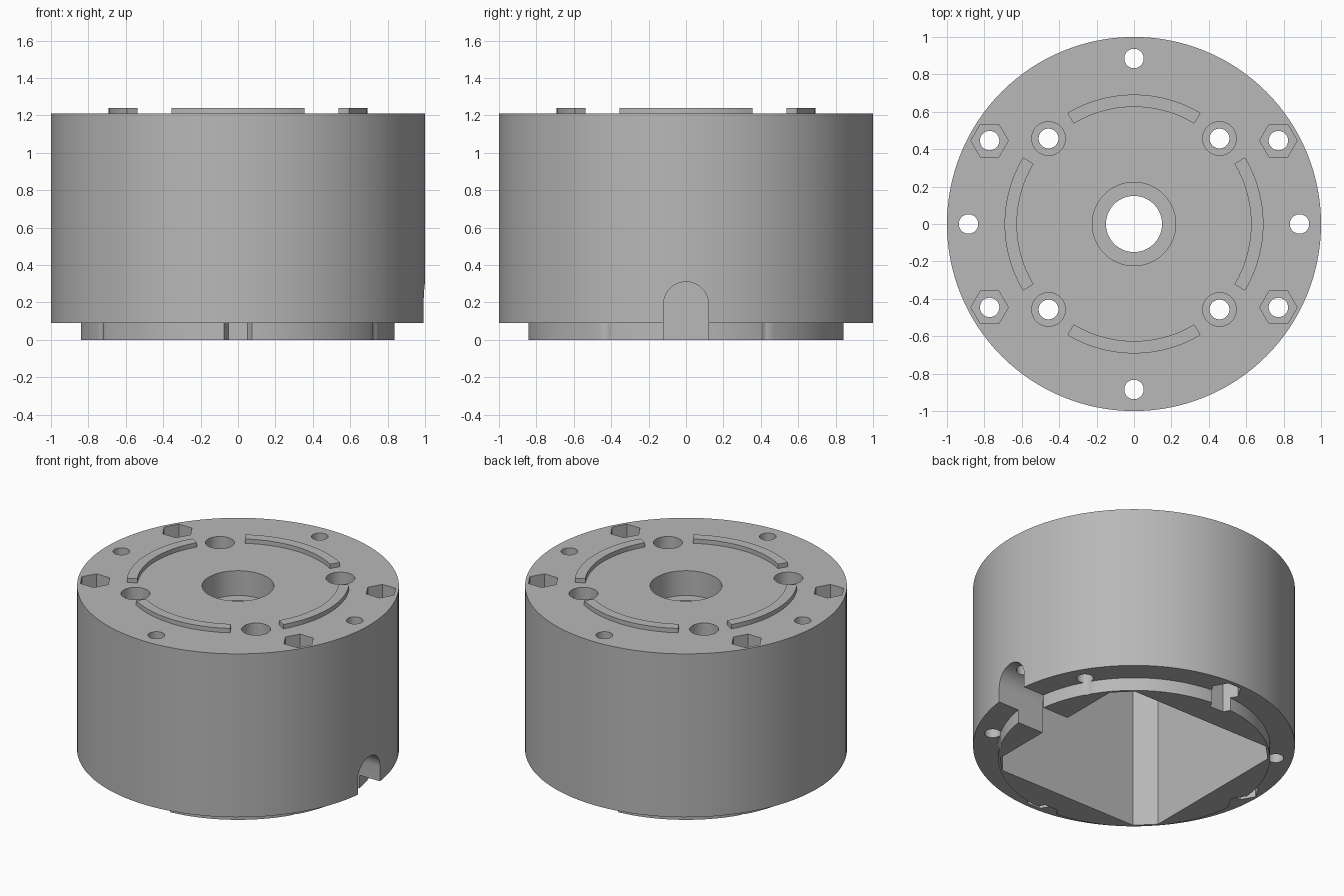
import bpy, bmesh
from math import cos, sin, pi, radians

cube = bpy.data.objects.get("Cube")
if cube:
    bpy.data.objects.remove(cube)

TOP, BASE = 1.21, 0.09      # top face and underside of the main body
CEILING = 1.0               # roof of the square pocket

grey = bpy.data.materials.new("plain_grey")
grey.use_nodes = True
grey.diffuse_color = (0.48, 0.48, 0.48, 1)
grey.node_tree.nodes["Principled BSDF"].inputs["Base Color"].default_value = (0.48, 0.48, 0.48, 1)


def circle(r, n=64, x=0, y=0):
    return [(x + r * cos(2 * pi * i / n), y + r * sin(2 * pi * i / n)) for i in range(n)]


def prism(name, outline, low, high, along_x=False):
    """Extrude an outline upwards, or along x when along_x is set."""
    bm = bmesh.new()
    place = (lambda a, b: (low, a, b)) if along_x else (lambda a, b: (a, b, low))
    face = bm.faces.new([bm.verts.new(place(a, b)) for a, b in outline])
    moved = bmesh.ops.extrude_face_region(bm, geom=[face])["geom"]
    d = high - low
    bmesh.ops.translate(bm, verts=[v for v in moved if isinstance(v, bmesh.types.BMVert)],
                        vec=(d, 0, 0) if along_x else (0, 0, d))
    bmesh.ops.recalc_face_normals(bm, faces=bm.faces)
    mesh = bpy.data.meshes.new(name)
    bm.to_mesh(mesh)
    bm.free()
    mesh.materials.append(grey)
    ob = bpy.data.objects.new(name, mesh)
    bpy.context.collection.objects.link(ob)
    return ob


def select(ob):
    bpy.ops.object.select_all(action="DESELECT")
    ob.select_set(True)
    bpy.context.view_layer.objects.active = ob


def combine(target, tool, operation="DIFFERENCE"):
    mod = target.modifiers.new("combine", "BOOLEAN")
    mod.operation, mod.solver, mod.object = operation, "EXACT", tool
    select(target)
    bpy.ops.object.modifier_apply(modifier=mod.name)
    bpy.data.objects.remove(tool)


def cut(outline, low, high, along_x=False):
    combine(body, prism("cutter", outline, low, high, along_x), "DIFFERENCE")


# Main drum with a narrower locating lip underneath
body = prism("housing_body", circle(1, 128), BASE, TOP)
combine(body, prism("lip", circle(0.845, 128), 0, BASE + 0.1), "UNION")

# Square pocket with chamfered corners, open at the bottom
h, c = 0.64, 0.53
cut([(h, -c), (h, c), (c, h), (-c, h), (-h, c), (-h, -c), (-c, -h), (c, -h)], -0.1, CEILING)

# Arched cable slot through the left wall
arch = [(0.12 * cos(pi * i / 24), 0.19 + 0.12 * sin(pi * i / 24)) for i in range(25)]
cut([(0.12, -0.1)] + arch + [(-0.12, -0.1)], 0.5, 1.1, along_x=True)

# Central stepped bore
cut(circle(0.15), 0.9, 1.4)
cut(circle(0.223), TOP - 0.17, 1.4)

# Counterbored screw holes over the pocket
for x in (-0.457, 0.457):
    for y in (-0.457, 0.457):
        cut(circle(0.053, 32, x, y), 0.9, 1.4)
        cut(circle(0.09, 40, x, y), TOP - 0.13, 1.4)

# Through holes in the wall with nut pockets on top
for x in (-0.772, 0.772):
    for y in (-0.446, 0.446):
        cut(circle(0.052, 32, x, y), -0.1, 1.4)
        cut(circle(0.1, 6, x, y), TOP - 0.15, 1.4)

# Through holes on the axes with nut pockets underneath
for x, y in ((0.885, 0), (-0.885, 0), (0, 0.885), (0, -0.885)):
    cut(circle(0.052, 32, x, y), -0.1, 1.4)
    cut(circle(0.1, 6, x, y), -0.1, BASE + 0.15)

# Raised arc ridges on the top face
parts = [body]
for k, side in enumerate(("left", "back", "right", "front")):
    angles = [radians(90 * k - 31 + 62 * i / 24) for i in range(25)]
    outline = [(0.692 * cos(a), 0.692 * sin(a)) for a in angles]
    outline += [(0.626 * cos(a), 0.626 * sin(a)) for a in reversed(angles)]
    parts.append(prism(side + "_arc_ridge", outline, TOP - 0.01, TOP + 0.03))

for ob in parts:
    select(ob)
    bpy.ops.object.shade_smooth_by_angle(angle=radians(30))
